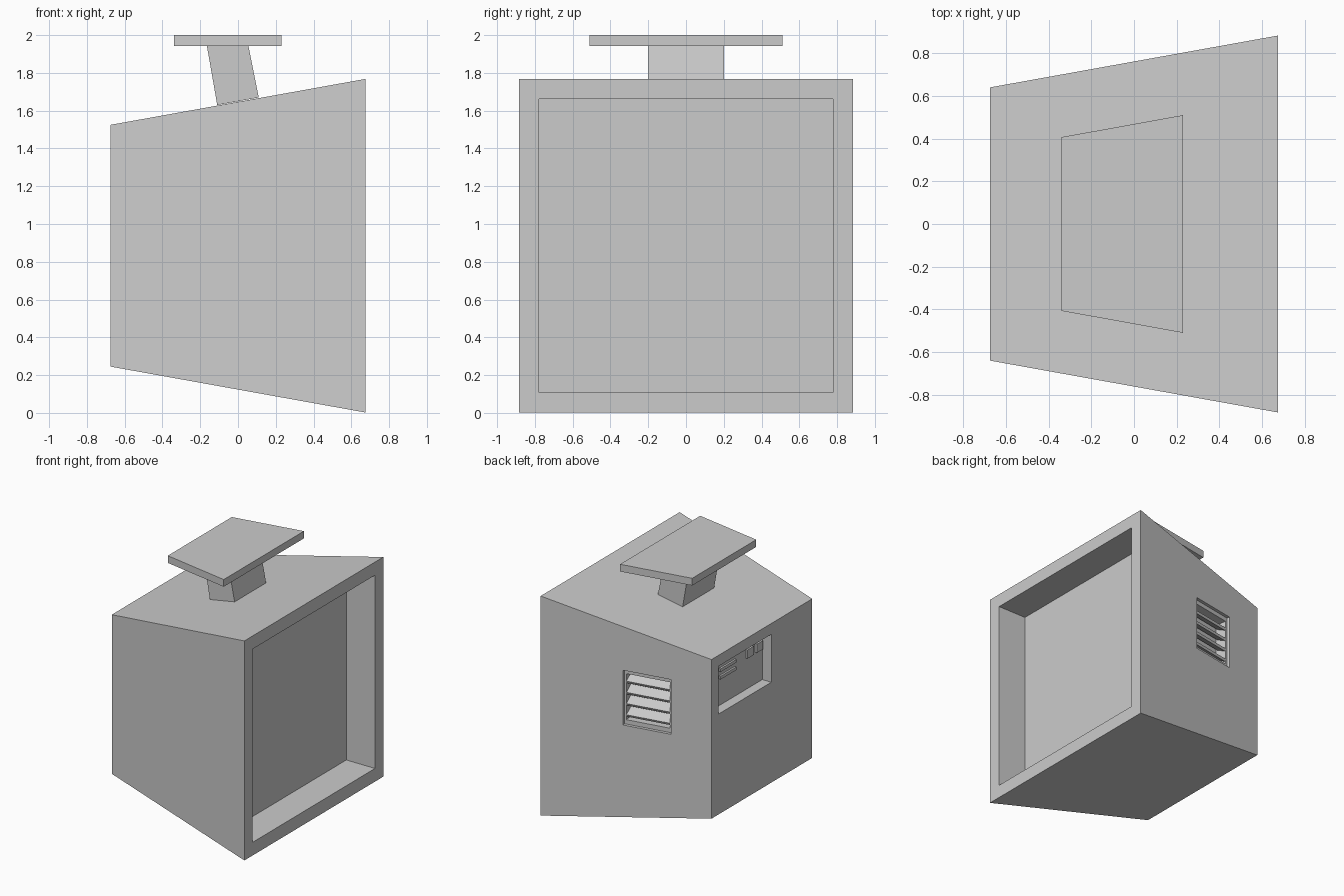
import bpy, bmesh, math
from mathutils import Matrix, Vector

if "Cube" in bpy.data.objects:
    bpy.data.objects.remove(bpy.data.objects["Cube"])


def add(name, bm):
    bmesh.ops.recalc_face_normals(bm, faces=bm.faces)
    me = bpy.data.meshes.new(name)
    bm.to_mesh(me)
    bm.free()
    ob = bpy.data.objects.new(name, me)
    bpy.context.collection.objects.link(ob)
    return ob


def loft(name, a, b):
    """Solid between two matching cross-sections."""
    bm = bmesh.new()
    va, vb = [[bm.verts.new(p) for p in s] for s in (a, b)]
    bm.faces.new(va)
    bm.faces.new(vb)
    n = len(va)
    for i in range(n):
        bm.faces.new((va[i], va[(i + 1) % n], vb[(i + 1) % n], vb[i]))
    return add(name, bm)


def box(name, loc, size, frame=Matrix(), tilt=0.0):
    bm = bmesh.new()
    m = (frame @ Matrix.Translation(loc) @ Matrix.Rotation(tilt, 4, 'X')
         @ Matrix.Diagonal((*size, 1)))
    bmesh.ops.create_cube(bm, size=1, matrix=m)
    return add(name, bm)


def cut(ob, cutter):
    mod = ob.modifiers.new("cut", 'BOOLEAN')
    mod.operation, mod.solver, mod.object = 'DIFFERENCE', 'EXACT', cutter
    cutter.hide_render = True
    bpy.context.view_layer.objects.active = ob
    bpy.ops.object.modifier_apply(modifier=mod.name)
    bpy.data.objects.remove(cutter)


def square(x, h, zc=0.885):
    return [(x, -h, zc - h), (x, h, zc - h), (x, h, zc + h), (x, -h, zc + h)]


# tapered cabinet with a deep screen opening at the wide end
body = loft("cabinet", square(-0.675, 0.64), square(0.675, 0.883))
cut(body, loft("screen_cutter", square(0.42, 0.777), square(0.8, 0.777)))

# connector recess at the narrow end
cut(body, box("rear_cutter", (-0.675, 0.215, 1.245), (0.16, 0.67, 0.385)))

# vent on the +y side, in a frame aligned to the slanted wall
yaw = math.atan2(0.243, 1.35)
vent = Matrix.Translation((-0.165, 0.732, 1.08)) @ Matrix.Rotation(yaw, 4, 'Z')
cut(body, box("vent_rim_cutter", (0, 0, 0), (0.385, 0.05, 0.44), vent))
cut(body, box("vent_cutter", (0, 0, 0), (0.35, 0.24, 0.37), vent))
for i in range(4):
    box(f"vent_slat_{i}", (0, -0.065, -0.135 + i * 0.09), (0.35, 0.085, 0.02),
        vent, -math.radians(25))

# small connectors inside the rear recess
for i in range(2):
    box(f"connector_bar_{i}", (-0.58, 0.33, 1.28 + i * 0.06), (0.06, 0.2, 0.025))
    box(f"socket_{i}", (-0.58, 0.05 - i * 0.12, 1.34), (0.06, 0.08, 0.07))

# leaning neck, its foot following the sloped roof
neck = [(-0.11, 1.63), (0.11, 1.67), (0.055, 1.945), (-0.165, 1.945)]
loft("neck", [(x, -0.2, z) for x, z in neck], [(x, 0.2, z) for x, z in neck])

# trapezoid mounting plate
plate = [(-0.34, -0.407), (0.23, -0.51), (0.23, 0.51), (-0.34, 0.407)]
loft("mount_plate", [(x, y, 1.942) for x, y in plate], [(x, y, 2.0) for x, y in plate])
